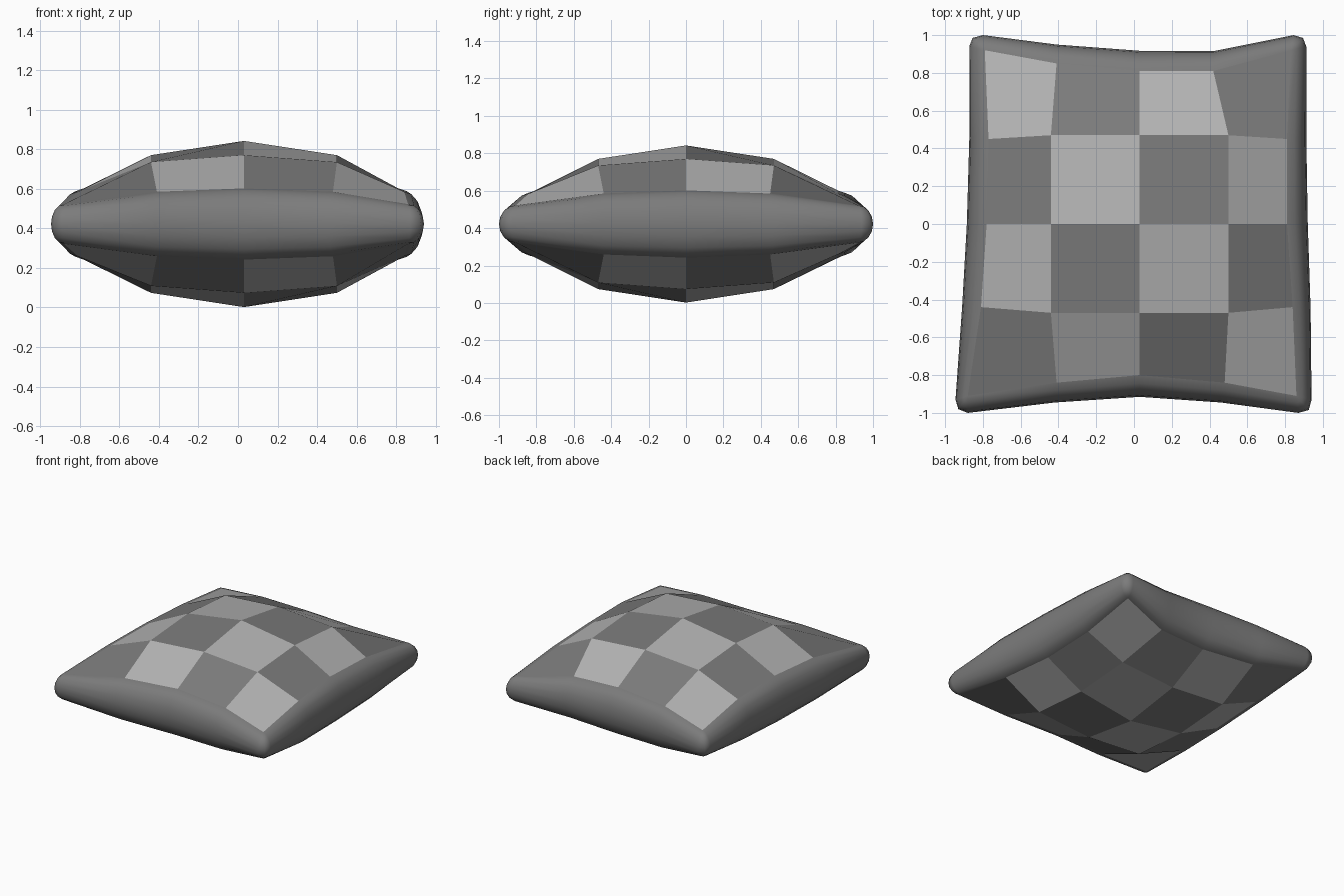
import bpy, bmesh, math

if "Cube" in bpy.data.objects:
    bpy.data.objects.remove(bpy.data.objects["Cube"])

MID = 0.422          # height of the seam plane
SEG = 8              # rounded rim segments, top to bottom

# Edge of the panels, counter-clockwise from front left: (x, y, height above seam)
PANEL = [(-.88, -.91, .10), (-.41, -.84, .163), (.03, -.80, .18), (.48, -.84, .163),
         (.86, -.91, .10), (.84, -.44, .163), (.81, 0, .18), (.81, .45, .163),
         (.83, .92, .10), (.42, .81, .163), (.03, .81, .18), (-.41, .85, .163),
         (-.79, .92, .10), (-.77, .45, .163), (-.78, 0, .18), (-.81, .44 * -1, .163)]
# Outline of the cushion at the seam, three points at each corner
OUTLINE = [[(-.945, -.93), (-.93, -.98), (-.88, -1)], [(-.42, -.945)], [(.03, -.915)], [(.46, -.945)],
           [(.87, -1), (.925, -.985), (.94, -.93)], [(.935, -.45)], [(.92, 0)], [(.912, .47)],
           [(.912, .94), (.895, .985), (.845, 1)], [(.42, .915)], [(.03, .917)], [(-.41, .95)],
           [(-.80, 1), (-.855, .985), (-.872, .94)], [(-.872, .45)], [(-.885, 0)], [(-.91, -.44)]]
# Grid cell (column, row) of each panel edge point
RING = ([(i, 0) for i in range(4)] + [(4, j) for j in range(4)] +
        [(i, 4) for i in range(4, 0, -1)] + [(0, j) for j in range(4, 0, -1)])


def material(name, v):
    m = bpy.data.materials.new(name)
    m.diffuse_color = (v, v, v, 1)
    m.use_nodes = True
    m.node_tree.nodes["Principled BSDF"].inputs["Base Color"].default_value = m.diffuse_color
    return m


bm = bmesh.new()

# Checkered panels, top and bottom with swapped colours
grid = dict(zip(RING, PANEL))
for i in (1, 2, 3):
    for j in (1, 2, 3):
        off = abs(i - 2) + abs(j - 2)
        grid[i, j] = (.03 + .47 * (i - 2), .47 * (j - 2), (.42, .348, .313)[off])
for side in (1, -1):
    v = {k: bm.verts.new((x, y, MID + side * h)) for k, (x, y, h) in grid.items()}
    for i in range(4):
        for j in range(4):
            q = [v[i, j], v[i + 1, j], v[i + 1, j + 1], v[i, j + 1]]
            f = bm.faces.new(q[::side])
            f.material_index = int((i + j) % 2 == (1 if side == 1 else 0))

# Rounded rim between the two panels
columns = []
for (x, y, h), outs in zip(PANEL, OUTLINE):
    for ox, oy in outs:
        col = []
        for k in range(SEG + 1):
            a = math.pi * k / SEG
            s = math.sin(a)
            col.append(bm.verts.new((x + (ox - x) * s, y + (oy - y) * s, MID + h * math.cos(a))))
        columns.append(col)
for a, b in zip(columns, columns[1:] + columns[:1]):
    for k in range(SEG):
        f = bm.faces.new((a[k], a[k + 1], b[k + 1], b[k]))
        f.smooth = True

bmesh.ops.remove_doubles(bm, verts=bm.verts[:], dist=1e-4)
bmesh.ops.recalc_face_normals(bm, faces=bm.faces[:])

mesh = bpy.data.meshes.new("cushion")
bm.to_mesh(mesh)
bm.free()
mesh.materials.append(material("dark_grey", .2))
mesh.materials.append(material("light_grey", .45))
cushion = bpy.data.objects.new("cushion", mesh)
bpy.context.collection.objects.link(cushion)
